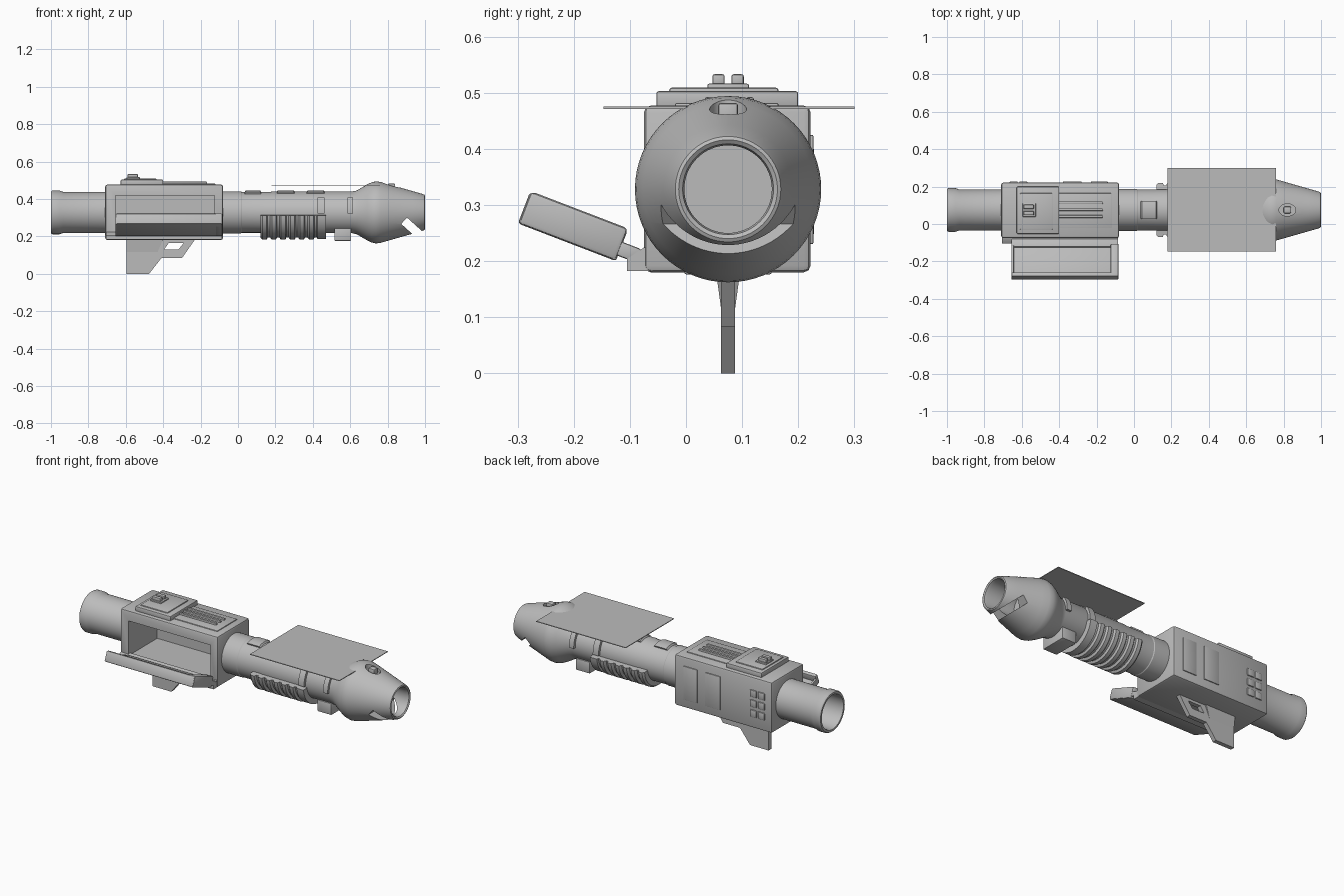
import bpy, bmesh, math
from mathutils import Matrix, Vector

if "Cube" in bpy.data.objects:
    bpy.data.objects.remove(bpy.data.objects["Cube"])

CY, CZ = 0.075, 0.328          # tube axis
GREY = bpy.data.materials.new("plain grey")
GREY.diffuse_color = (0.5, 0.5, 0.5, 1)
GREY.use_nodes = True
GREY.node_tree.nodes["Principled BSDF"].inputs["Base Color"].default_value = GREY.diffuse_color


def finish(name, bm):
    bmesh.ops.recalc_face_normals(bm, faces=bm.faces)
    me = bpy.data.meshes.new(name)
    bm.to_mesh(me)
    bm.free()
    ob = bpy.data.objects.new(name, me)
    bpy.context.collection.objects.link(ob)
    me.materials.append(GREY)
    smooth(ob)
    return ob


def smooth(ob):
    bpy.ops.object.select_all(action='DESELECT')
    ob.select_set(True)
    bpy.context.view_layer.objects.active = ob
    bpy.ops.object.shade_smooth_by_angle(angle=math.radians(30))


def box(name, x, y, z, bevel=0.0, mat=None):
    bm = bmesh.new()
    bmesh.ops.create_cube(bm, size=1)
    for v in bm.verts:
        v.co = Vector([(a + b) / 2 + c * (b - a) for (a, b), c in zip((x, y, z), v.co)])
    if bevel:
        bmesh.ops.bevel(bm, geom=bm.edges[:], offset=bevel, segments=2, profile=0.5, affect='EDGES')
    if mat:
        bm.transform(mat)
    return finish(name, bm)


def prism(name, pts, half, bevel=0.0):
    """Extrude an x-z outline across y, centred on the tube axis."""
    bm = bmesh.new()
    f = bm.faces.new([bm.verts.new((px, CY - half, pz)) for px, pz in pts])
    ex = bmesh.ops.extrude_face_region(bm, geom=[f])['geom']
    bmesh.ops.translate(bm, vec=(0, 2 * half, 0), verts=[g for g in ex if isinstance(g, bmesh.types.BMVert)])
    if bevel:
        bmesh.ops.bevel(bm, geom=bm.edges[:], offset=bevel, segments=1, affect='EDGES')
    return finish(name, bm)


def lathe(name, prof, a0=0, a1=360, n=64):
    """Spin an (x, radius) outline about the tube axis; partial arcs are capped."""
    bm = bmesh.new()
    full = a1 - a0 == 360
    wrap = not full
    rings = []
    for i in range(n if full else n + 1):
        a = math.radians(a0 + (a1 - a0) * i / n)
        rings.append([bm.verts.new((px, CY + r * math.sin(a), CZ + r * math.cos(a))) for px, r in prof])
    for i in range(n):
        p, q = rings[i], rings[(i + 1) % len(rings)]
        for j in range(len(prof) if wrap else len(prof) - 1):
            k = (j + 1) % len(prof)
            bm.faces.new((p[j], p[k], q[k], q[j]))
    if wrap:
        bm.faces.new(rings[0])
        bm.faces.new(rings[-1])
    bmesh.ops.remove_doubles(bm, verts=bm.verts, dist=1e-5)
    return finish(name, bm)


def cut(ob, cutter):
    m = ob.modifiers.new("cut", 'BOOLEAN')
    m.operation, m.solver, m.object = 'DIFFERENCE', 'EXACT', cutter
    bpy.ops.object.select_all(action='DESELECT')
    ob.select_set(True)
    bpy.context.view_layer.objects.active = ob
    # cut before the smoothing step
    bpy.ops.object.modifier_move_to_index(modifier=m.name, index=0)
    bpy.ops.object.modifier_apply(modifier=m.name)
    bpy.data.objects.remove(cutter)
    smooth(ob)


# rear tube, open at the back
lathe("rear_tube", [(-0.68, 0), (-0.68, 0.11), (-0.935, 0.11), (-0.955, 0.117), (-0.992, 0.117),
                    (-1, 0.112), (-1, 0.1), (-0.99, 0.096), (-0.7, 0.096), (-0.7, 0)])

# front tube and flared nose with an open mouth
nose = lathe("front_tube_and_nose", [
    (-0.1, 0), (-0.1, 0.112), (0.015, 0.112), (0.02, 0.109), (0.17, 0.109), (0.18, 0.111), (0.61, 0.111),
    (0.635, 0.117), (0.69, 0.149), (0.715, 0.161), (0.738, 0.166), (0.762, 0.163), (0.80, 0.152),
    (0.93, 0.115), (0.985, 0.099), (0.997, 0.094), (1.0, 0.088), (0.995, 0.081), (0.98, 0.078),
    (0.80, 0.078), (0.80, 0)])
slot = Matrix.Translation((0.905, CY, 0.295)) @ Matrix.Rotation(math.radians(42), 4, 'Y')
cut(nose, box("slot_cutter", (-0.005, 0.3), (-0.3, 0.3), (-0.043, 0.003), 0, slot))
bm = bmesh.new()
bmesh.ops.create_cone(bm, cap_ends=True, segments=32, radius1=0.033, radius2=0.033, depth=0.1)
bm.transform(Matrix.Translation((0.82, CY, 0.498)) @ Matrix.Diagonal((1.35, 1, 1, 1)))
cut(nose, finish("recess_cutter", bm))
box("front_bead", (0.80, 0.84), (CY - 0.018, CY + 0.018), (0.44, 0.482), 0.006)

# receiver housing with an open compartment
housing = box("housing", (-0.71, -0.08), (-0.075, 0.222), (0.18, 0.477), 0.012)
cut(housing, box("compartment_cutter", (-0.655, -0.125), (-0.2, 0.19), (0.215, 0.418)))
bm = bmesh.new()
f = bm.faces.new([bm.verts.new((-0.705, y, z)) for y, z in
                  ((-0.105, 0.182), (-0.06, 0.182), (-0.06, 0.226), (-0.075, 0.224), (-0.105, 0.204))])
ex = bmesh.ops.extrude_face_region(bm, geom=[f])['geom']
bmesh.ops.translate(bm, vec=(0.62, 0, 0), verts=[g for g in ex if isinstance(g, bmesh.types.BMVert)])
finish("hinge_ledge", bm)

# open door: a shallow tray tilted on the hinge
tilt = Matrix.Translation((0, -0.125, 0.2)) @ Matrix.Rotation(math.radians(-21), 4, 'X')
box("door_floor", (-0.655, -0.085), (-0.185, 0), (0, 0.022), 0.004, tilt)
box("door_lip", (-0.655, -0.085), (-0.187, -0.165), (0, 0.06), 0.006, tilt)
box("door_right_end", (-0.125, -0.082), (-0.186, 0), (0, 0.062), 0.008, tilt)
box("door_left_end", (-0.655, -0.642), (-0.186, 0), (0, 0.04), 0.004, tilt)
box("door_hinge", (-0.655, -0.085), (-0.01, 0.035), (0.01, 0.036), 0.004, tilt)

# far side panels and vents
for i, (a, b) in enumerate(((-0.23, -0.14), (-0.38, -0.28))):
    box(f"side_panel_{i}", (a, b), (0.215, 0.227), (0.23, 0.425), 0.003)
for i in range(2):
    for j in range(3):
        x0, z0 = -0.665 + i * 0.052, 0.245 + j * 0.058
        box(f"side_vent_{i}_{j}", (x0, x0 + 0.043), (0.215, 0.228), (z0, z0 + 0.042), 0.004)

# top plates, ribs and rear sight
box("rear_top_plate", (-0.627, -0.4), (-0.053, 0.2), (0.47, 0.503), 0.005)
box("rear_top_pad", (-0.61, -0.435), (-0.03, 0.165), (0.49, 0.509), 0.005)
box("front_top_plate", (-0.42, -0.12), (-0.02, 0.165), (0.47, 0.482), 0.004)
for i in range(3):
    y0 = 0.033 + i * 0.037
    box(f"top_rib_{i}", (-0.41, -0.165), (y0, y0 + 0.014), (0.475, 0.492), 0.004)
box("sight_base", (-0.595, -0.525), (0.038, 0.112), (0.5, 0.516), 0.003)
for s in (-1, 1):
    ys = sorted((CY + s * 0.006, CY + s * 0.028))
    box("sight_post_" + ("left" if s < 0 else "right"), (-0.59, -0.535), ys, (0.51, 0.533), 0.004)

# grip fin with a trigger opening
grip = prism("grip", [(-0.595, 0.19), (-0.595, 0), (-0.475, 0), (-0.41, 0.083), (-0.3, 0.083), (-0.225, 0.19)],
             0.0125)
cut(grip, prism("trigger_cutter", [(-0.395, 0.13), (-0.37, 0.165), (-0.29, 0.165), (-0.318, 0.13)], 0.1))
bm = bmesh.new()
bmesh.ops.create_cube(bm, size=1)
for v in bm.verts:
    up = v.co.z > 0
    v.co = ((-0.595 if v.co.x < 0 else (-0.4 if up else -0.43)),
            CY + math.copysign(0.022 if up else 0.0125, v.co.y), 0.185 if up else 0.115)
finish("grip_root", bm)

# ribbed handguard under the tube
prof = [(0.12, 0.1), (0.12, 0.137)]
for i in range(6):
    x0 = 0.125 + i * 0.05
    prof += [(x0, 0.14), (x0 + 0.006, 0.146), (x0 + 0.028, 0.146), (x0 + 0.034, 0.133), (x0 + 0.046, 0.133)]
prof += [(0.425, 0.143), (0.47, 0.143), (0.47, 0.1)]
lathe("ribbed_handguard", prof, 97, 263, 28)

# low pads along the top, side clips, lower block
for i, (a, b) in enumerate(((0.03, 0.13), (0.2, 0.31), (0.36, 0.47))):
    lathe(f"tube_pad_{i}", [(a, 0.1), (a + 0.012, 0.118), (b - 0.012, 0.118), (b, 0.1)], -24, 24, 10)
for s, side in ((90, "far"), (-90, "near")):
    d = -18 if s > 0 else 18
    for i, (a, b) in enumerate(((0.425, 0.462), (0.585, 0.615))):
        lathe(f"{side}_clip_{i}", [(a, 0.1), (a, 0.126), (b, 0.126), (b, 0.1)], s + d - 21, s + d + 21, 8)
box("lower_block", (0.515, 0.605), (CY - 0.078, CY + 0.078), (0.176, 0.243), 0.004)

# thin flat sheet over the front tube
box("top_sheet", (0.18, 0.758), (-0.147, 0.3), (0.471, 0.475))
